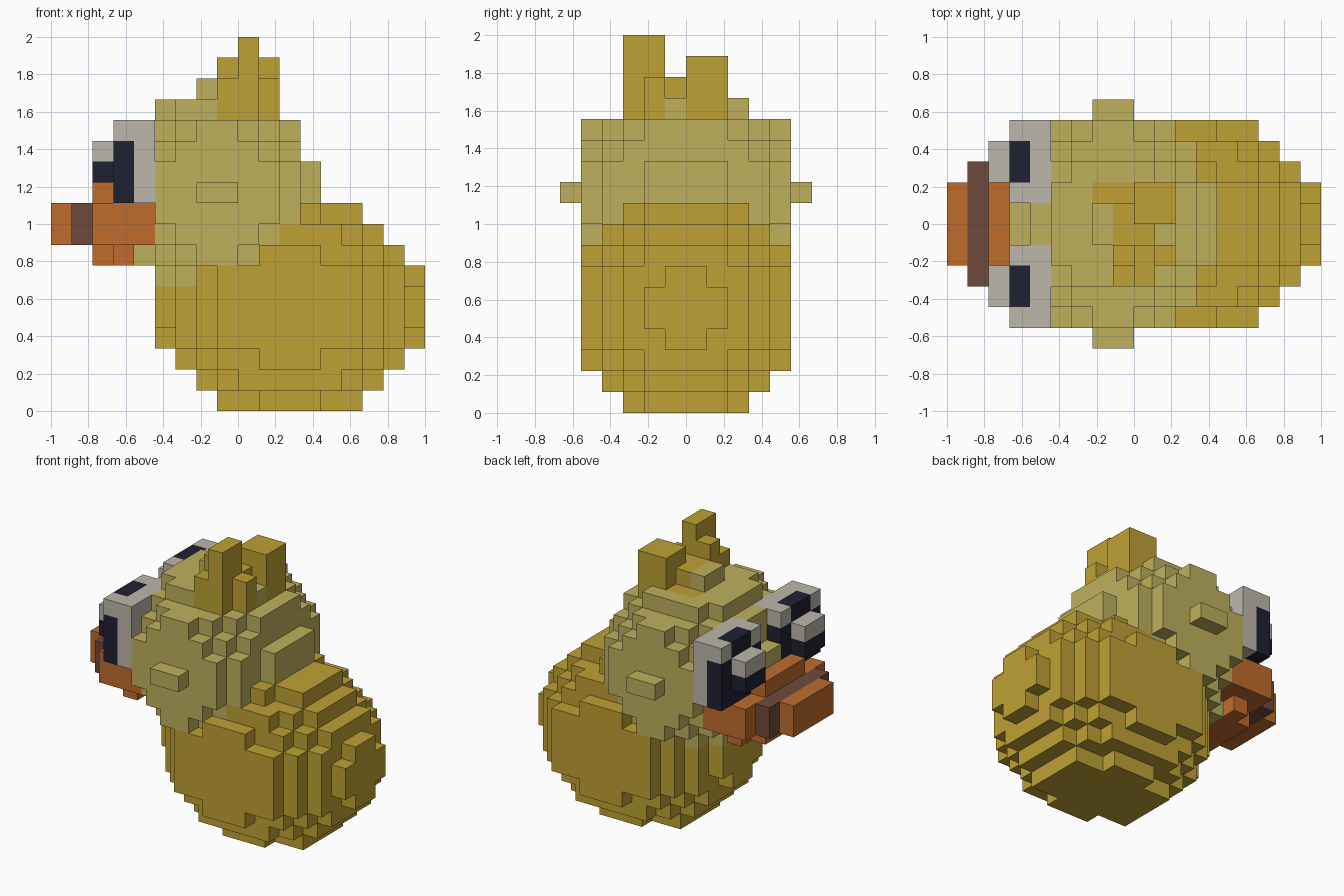
import bpy, bmesh
from itertools import product
from mathutils import Vector

cube = bpy.data.objects.get("Cube")
if cube:
    bpy.data.objects.remove(cube, do_unlink=True)

U = 1 / 9                      # edge of one block
ORIGIN = Vector((-9, -6, 0))   # block grid corner


def linear(c):
    c /= 255
    return c / 12.92 if c <= 0.04045 else ((c + 0.055) / 1.055) ** 2.4


def material(name, r, g, b):
    col = (linear(r), linear(g), linear(b), 1)
    m = bpy.data.materials.new(name)
    m.use_nodes = True
    m.diffuse_color = col
    m.node_tree.nodes["Principled BSDF"].inputs["Base Color"].default_value = col
    return m


MATS = {
    "gold": material("gold", 190, 161, 51),
    "straw": material("straw", 190, 176, 92),
    "white": material("eye white", 190, 183, 170),
    "navy": material("navy", 32, 33, 50),
    "orange": material("orange", 192, 108, 44),
    "brown": material("brown", 112, 74, 60),
}
NAMES = list(MATS)
blocks = {}                    # cell -> (part, colour); later parts replace earlier ones


def box(part, colour, xs, ys, zs):
    """Fill an inclusive range of blocks."""
    for cell in product(*(range(a, b + 1) for a, b in (xs, ys, zs))):
        blocks[cell] = (part, colour)


def mirrored_box(part, colour, xs, ys, zs):
    box(part, colour, xs, ys, zs)
    box(part, colour, xs, (11 - ys[1], 11 - ys[0]), zs)


def ellipsoid(part, colour, centre, weights):
    """Fill blocks whose middle lies inside an ellipsoid."""
    for cell in product(range(18), range(12), range(18)):
        if sum(w * (i + 0.5 - c) ** 2 for i, c, w in zip(cell, centre, weights)) <= 1:
            blocks[cell] = (part, colour)


# Round body and head; the head's side tips form the ears
ellipsoid("body", "gold", (11.5, 6, 5), (0.0237, 0.0346, 0.0346))
ellipsoid("head", "straw", (8, 6, 10.5), (0.0435, 0.0322, 0.0373))

# Eyes: white back, dark front with white upper corners, raised pupil and glint
mirrored_box("eyes", "white", (3, 4), (1, 4), (10, 13))
mirrored_box("eyes", "navy", (3, 3), (1, 4), (10, 12))
mirrored_box("eyes", "navy", (3, 3), (2, 3), (13, 13))
mirrored_box("eyes", "navy", (2, 2), (2, 3), (11, 11))
mirrored_box("eyes", "white", (2, 2), (2, 3), (12, 12))

# Beak: wide base, ridge, lower lip, brown band and tip
box("beak", "orange", (2, 4), (2, 9), (8, 9))
box("beak", "orange", (2, 2), (4, 7), (10, 10))
box("beak", "orange", (3, 3), (3, 8), (7, 7))
box("beak", "orange", (2, 2), (4, 7), (7, 7))
box("beak", "brown", (1, 1), (3, 8), (8, 9))
box("beak", "orange", (0, 0), (4, 7), (8, 9))

# Crest of uneven posts
box("crest", "gold", (9, 9), (3, 4), (14, 17))
box("crest", "gold", (8, 8), (4, 4), (14, 16))
box("crest", "gold", (8, 8), (3, 3), (14, 15))
box("crest", "gold", (10, 10), (4, 4), (14, 15))
box("crest", "gold", (8, 9), (5, 5), (14, 15))
box("crest", "gold", (9, 10), (6, 7), (14, 16))
box("crest", "gold", (8, 8), (6, 6), (14, 15))
box("crest", "gold", (7, 8), (7, 7), (14, 14))


def build(part):
    """Make one object from the exposed block faces of a part."""
    bm = bmesh.new()
    verts = {}

    def vert(p):
        if p not in verts:
            verts[p] = bm.verts.new((Vector(p) + ORIGIN) * U)
        return verts[p]

    used = [n for n in NAMES if (part, n) in blocks.values()]
    for cell, (owner, colour) in blocks.items():
        if owner != part:
            continue
        for axis, side in product(range(3), (0, 1)):
            near = list(cell)
            near[axis] += 2 * side - 1
            if tuple(near) in blocks:
                continue
            b, c = (axis + 1) % 3, (axis + 2) % 3
            ring = []
            for db, dc in ((0, 0), (1, 0), (1, 1), (0, 1)):
                p = list(cell)
                p[axis] += side
                p[b] += db
                p[c] += dc
                ring.append(vert(tuple(p)))
            face = bm.faces.new(ring if side else ring[::-1])
            face.material_index = used.index(colour)
    mesh = bpy.data.meshes.new(part)
    bm.to_mesh(mesh)
    bm.free()
    for n in used:
        mesh.materials.append(MATS[n])
    bpy.context.collection.objects.link(bpy.data.objects.new(part, mesh))


for part in ("body", "head", "eyes", "beak", "crest"):
    build(part)
